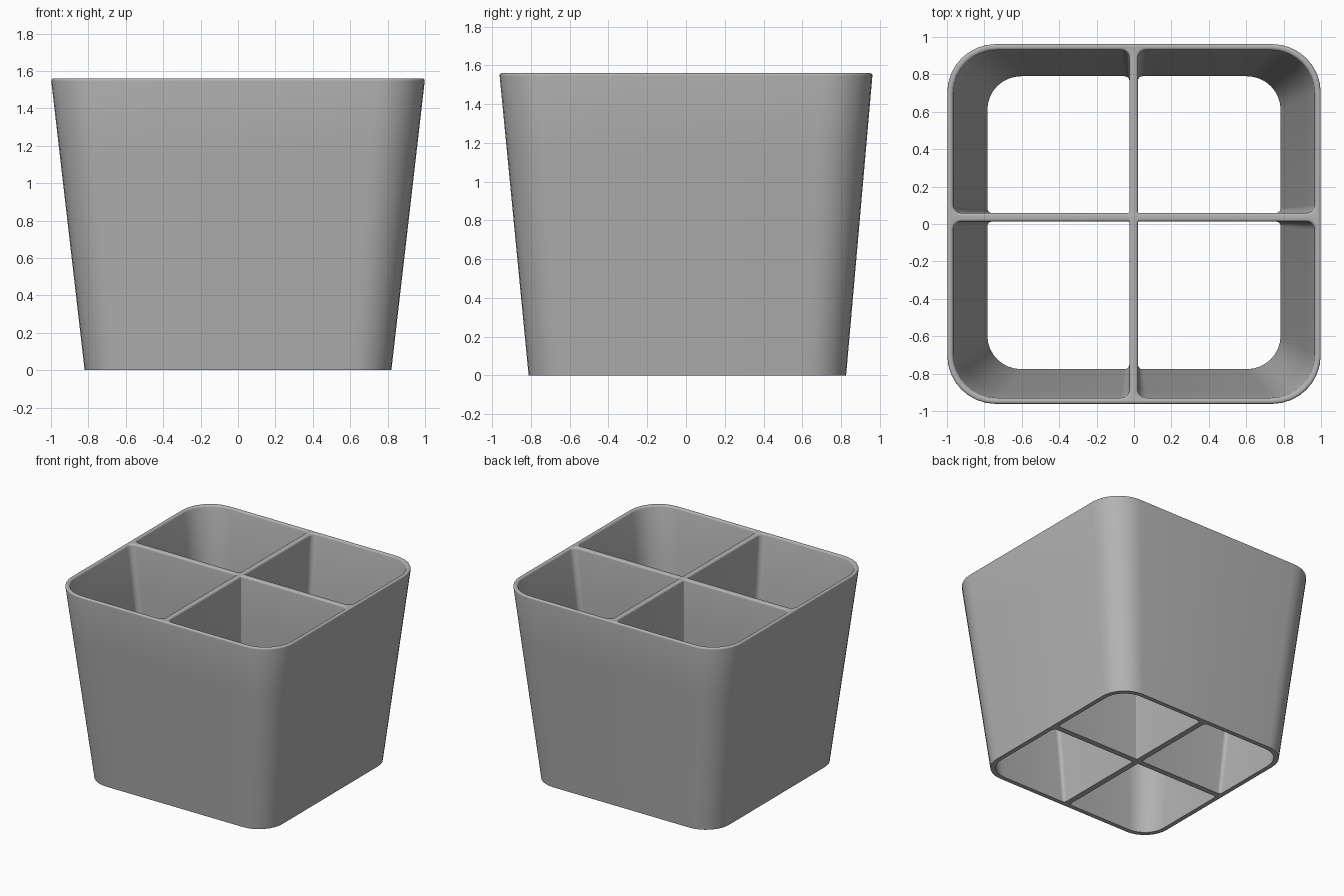
import bpy, bmesh, math

cube = bpy.data.objects.get("Cube")
if cube:
    bpy.data.objects.remove(cube, do_unlink=True)

HEIGHT = 1.56
RIM = 0.014          # rounding of the upper edges
DIVIDER = 0.023      # half thickness of the cross walls
CROSS_X, CROSS_Y = -0.002, 0.036
ARC = 8


def mix(a, b, t):
    return a + (b - a) * t


def outline(x0, x1, y0, y1, radii, z):
    """Rounded rectangle, counter-clockwise from the +x +y corner."""
    pts = []
    corners = [(x1, y1, -1, -1), (x0, y1, 1, -1), (x0, y0, 1, 1), (x1, y0, -1, 1)]
    for i, ((x, y, sx, sy), r) in enumerate(zip(corners, radii)):
        for k in range(ARC + 1):
            a = (i + k / ARC) * math.pi / 2
            pts.append((x + sx * r + r * math.cos(a), y + sy * r + r * math.sin(a), z))
    return pts


def wall_bounds(t, thickness):
    """Tapered body limits at height fraction t."""
    x = mix(0.82, 1.0, t) - thickness
    return -x, x, mix(-0.812, -0.963, t) + thickness, mix(0.826, 0.963, t) - thickness


def outer_ring(z, inset):
    t = z / HEIGHT
    return outline(*wall_bounds(t, inset), [mix(0.21, 0.26, t) - inset] * 4, z)


def cell_ring(sx, sy):
    def ring(z, inset):
        t = z / HEIGHT
        x0, x1, y0, y1 = wall_bounds(t, mix(0.036, 0.032, t) - inset)
        if sx > 0:
            x0 = CROSS_X + DIVIDER - inset
        else:
            x1 = CROSS_X - DIVIDER + inset
        if sy > 0:
            y0 = CROSS_Y + DIVIDER - inset
        else:
            y1 = CROSS_Y - DIVIDER + inset
        # big radius at the body corner, small ones where the cross walls meet
        radii = []
        for cx, cy in ((1, 1), (-1, 1), (-1, -1), (1, -1)):
            if (cx, cy) == (sx, sy):
                radii.append(mix(0.18, 0.235, t) + inset)
            elif (cx, cy) == (-sx, -sy):
                radii.append(0.008 + inset)
            else:
                radii.append(mix(0.025, 0.045, t) + inset)
        return outline(x0, x1, y0, y1, radii, z)
    return ring


def loft(bm, ring):
    """Skin the wall upward, ending in a rounded rim; return end loops."""
    levels = [(0, 0)] + [((HEIGHT - RIM) * k / 4, 0) for k in range(1, 5)]
    for k in range(1, 5):
        a = k * math.pi / 8
        levels.append((HEIGHT - RIM + RIM * math.sin(a), RIM * (1 - math.cos(a))))
    loops = [[bm.verts.new(p) for p in ring(z, inset)] for z, inset in levels]
    for low, high in zip(loops, loops[1:]):
        for i in range(len(low)):
            j = (i + 1) % len(low)
            bm.faces.new((low[i], low[j], high[j], high[i]))
    return loops[0], loops[-1]


# Outer wall and four open compartments
bm = bmesh.new()
ends = [loft(bm, outer_ring)]
ends += [loft(bm, cell_ring(sx, sy)) for sx in (-1, 1) for sy in (-1, 1)]

# Flat base edge and flat crown of the rim and cross walls
for side, direction in ((0, -1), (1, 1)):
    edges = []
    for pair in ends:
        loop = pair[side]
        edges += [bm.edges.get((loop[i - 1], loop[i])) for i in range(len(loop))]
    bmesh.ops.triangle_fill(bm, use_beauty=True, edges=edges, normal=(0, 0, direction))
bmesh.ops.recalc_face_normals(bm, faces=bm.faces)

mesh = bpy.data.meshes.new("divided_container")
bm.to_mesh(mesh)
bm.free()
body = bpy.data.objects.new("divided_container", mesh)
bpy.context.collection.objects.link(body)

# Plain grey finish
grey = bpy.data.materials.new("plain grey")
grey.use_nodes = True
colour = (0.45, 0.45, 0.45, 1)
grey.diffuse_color = colour
grey.node_tree.nodes["Principled BSDF"].inputs["Base Color"].default_value = colour
mesh.materials.append(grey)

bpy.ops.object.select_all(action="DESELECT")
body.select_set(True)
bpy.context.view_layer.objects.active = body
bpy.ops.object.shade_smooth_by_angle(angle=math.radians(40))
